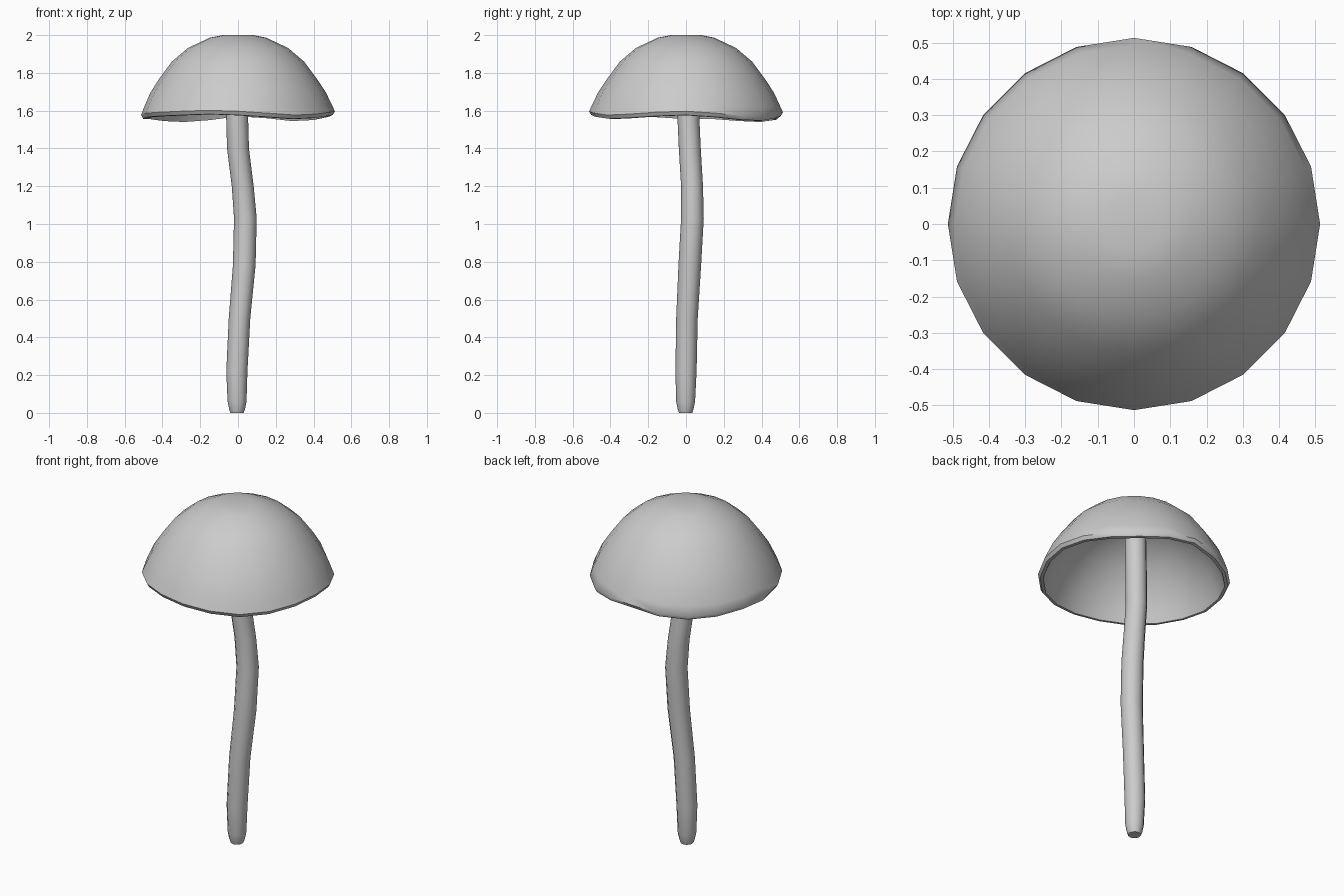
import bpy, bmesh, math

if "Cube" in bpy.data.objects:
    bpy.data.objects.remove(bpy.data.objects["Cube"])


def skin_rings(name, rings, sharp_angle):
    """Bridge equal-sized rings of points and fill both ends."""
    bm = bmesh.new()
    loops = [[bm.verts.new(p) for p in ring] for ring in rings]
    n = len(loops[0])
    for a, b in zip(loops, loops[1:]):
        for i in range(n):
            j = (i + 1) % n
            bm.faces.new((a[i], a[j], b[j], b[i]))
    bm.faces.new(loops[0])
    bm.faces.new(loops[-1])
    bmesh.ops.recalc_face_normals(bm, faces=bm.faces)
    mesh = bpy.data.meshes.new(name)
    bm.to_mesh(mesh)
    bm.free()
    obj = bpy.data.objects.new(name, mesh)
    bpy.context.collection.objects.link(obj)
    bpy.ops.object.select_all(action='DESELECT')
    obj.select_set(True)
    bpy.context.view_layer.objects.active = obj
    bpy.ops.object.shade_smooth_by_angle(angle=math.radians(sharp_angle))
    return obj


def ring(cx, cy, r, z, n, wobble=None, weight=0):
    pts = []
    for i in range(n):
        a = 2 * math.pi * i / n
        dz = wobble[i] * weight if wobble else 0
        pts.append((cx + r * math.cos(a), cy + r * math.sin(a), z + dz))
    return pts


# Cap: hollow dome with a thin, slightly wavy rim
wave = [.012, .002, -.013, -.018, -.003, .007, -.013, -.023, -.018, -.008,
        -.008, .002, .007, .012, .017, .012, .002, -.008, -.003, .007]
# radius, height, influence of the rim wave
cap_profile = [
    (.08, 2.0, 0), (.15, 1.986, 0), (.265, 1.932, 0), (.35, 1.86, 0),
    (.42, 1.765, 0), (.465, 1.695, .2), (.495, 1.628, .6), (.513, 1.585, 1),
    (.502, 1.565, 1), (.485, 1.563, 1),
    (.467, 1.61, .6), (.435, 1.68, .2), (.385, 1.755, 0), (.32, 1.83, 0),
    (.24, 1.888, 0), (.14, 1.935, 0), (.07, 1.95, 0),
]
skin_rings("cap", [ring(0, 0, r, z, 20, wave, w) for r, z, w in cap_profile], 50)

# Stem: gently bent tube with a tapered foot
stem_path = [
    (-.005, -.002, 0, .035), (-.005, -.002, .02, .042), (-.005, -.002, .06, .05),
    (-.006, 0, .22, .056), (.008, .005, .5, .057), (.033, .02, .78, .06),
    (.039, .034, 1.03, .06), (.025, .032, 1.2, .058), (0, .02, 1.4, .058),
    (-.005, .012, 1.58, .058), (-.005, .005, 1.955, .057),
]
skin_rings("stem", [ring(x, y, r, z, 12) for x, y, z, r in stem_path], 50)
